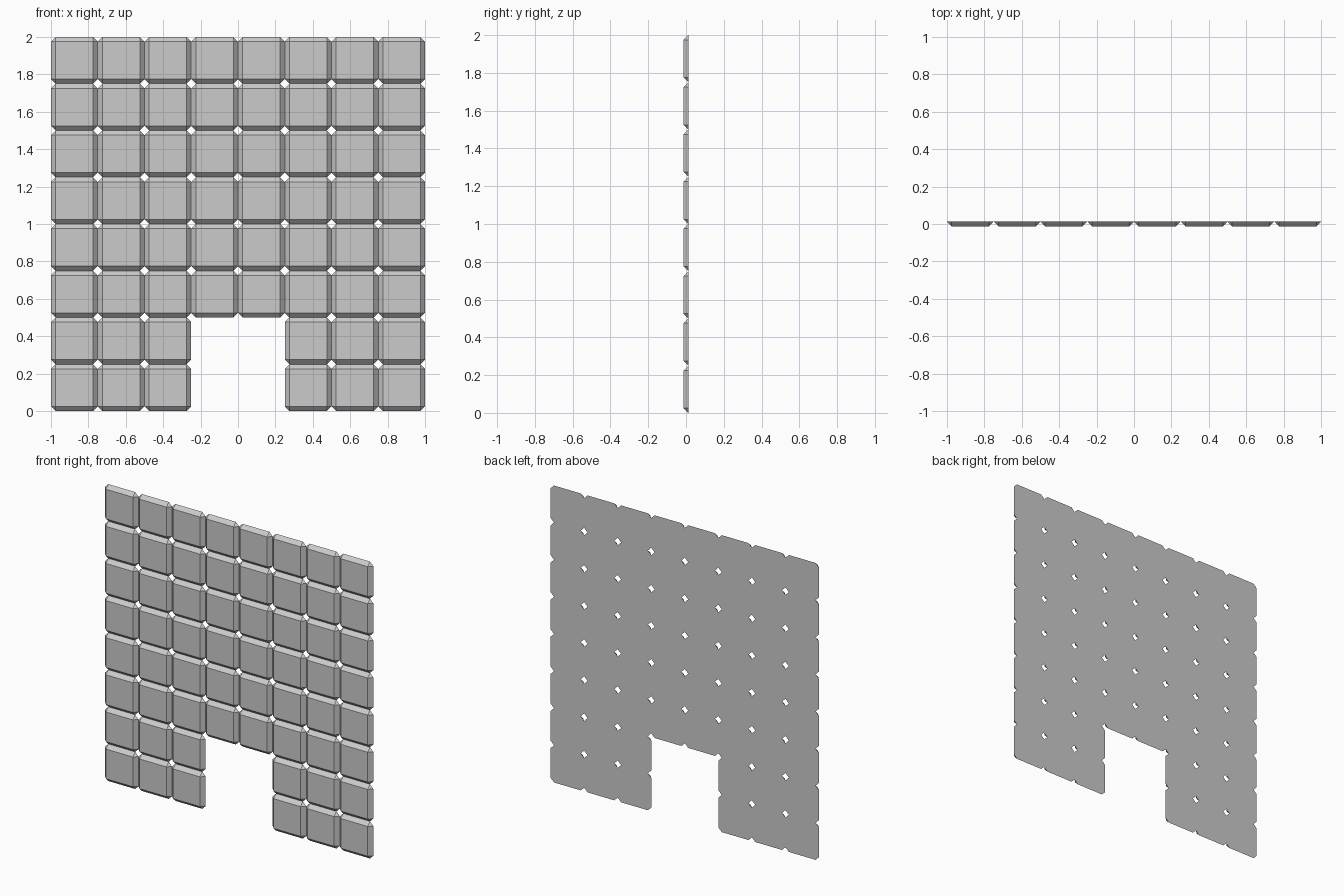
import bpy

if "Cube" in bpy.data.objects:
    bpy.data.objects.remove(bpy.data.objects["Cube"])

TILE = 0.25      # tile pitch
BEVEL = 0.025    # chamfer width, equal to the wall thickness
BACK, FRONT = 0.0125, -0.0125


def tile_mesh():
    """Tile with a clipped-corner back, chamfered rim and square front."""
    h, i = TILE / 2, TILE / 2 - BEVEL
    back = [(-i, -h), (i, -h), (h, -i), (h, i), (i, h), (-i, h), (-h, i), (-h, -i)]
    front = [(-i, -i), (i, -i), (i, i), (-i, i)]
    verts = [(x, BACK, z) for x, z in back] + [(x, FRONT, z) for x, z in front]
    faces = [tuple(range(7, -1, -1)), (8, 9, 10, 11)]
    for k in range(4):
        a, b, c = 2 * k, 2 * k + 1, (2 * k + 2) % 8
        f, g = 8 + k, 8 + (k + 1) % 4
        faces += [(a, b, g, f), (b, c, g)]   # side chamfer, corner triangle
    mesh = bpy.data.meshes.new("wall_tile")
    mesh.from_pydata(verts, [], faces)
    mesh.validate()
    return mesh


# 8 x 8 wall of tiles, leaving a 2 x 2 doorway at the bottom centre
mesh = tile_mesh()
for row in range(8):
    for col in range(8):
        if row < 2 and col in (3, 4):
            continue
        tile = bpy.data.objects.new(f"wall_tile_{row}_{col}", mesh)
        tile.location = ((col - 3.5) * TILE, 0, (row + 0.5) * TILE)
        bpy.context.collection.objects.link(tile)
